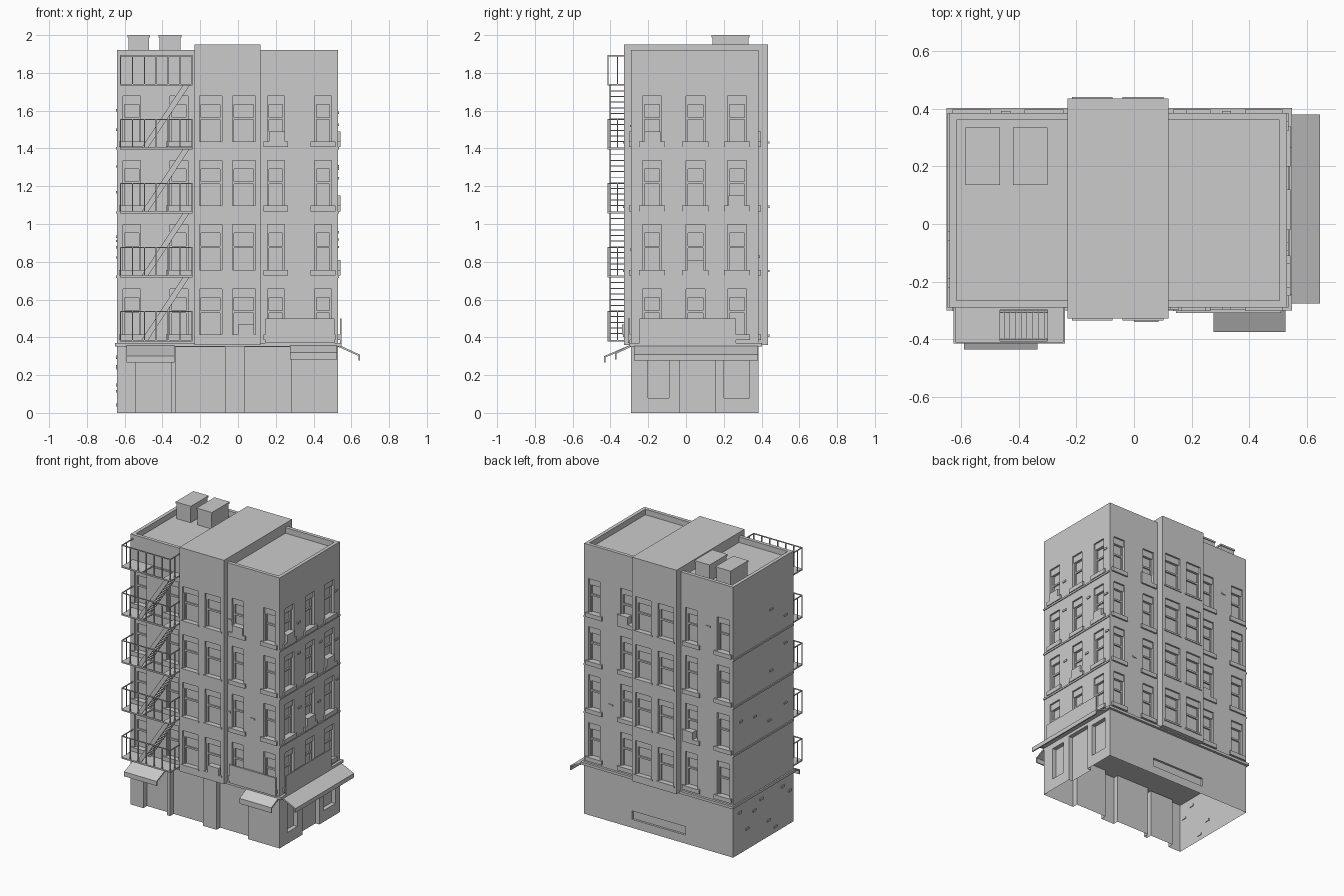
import bpy, bmesh, random
from collections import defaultdict
from mathutils import Vector, Matrix

if "Cube" in bpy.data.objects:
    bpy.data.objects.remove(bpy.data.objects["Cube"])

random.seed(4)
parts = defaultdict(bmesh.new)

# A side is (axis it faces, wall position, outward sign); u runs along it, d sticks out
FRONT, BACK = ('y', -0.29, -1), ('y', 0.385, 1)
RIGHT, LEFT = ('x', 0.53, 1), ('x', -0.64, -1)
BAY_F, BAY_B = ('y', -0.328, -1), ('y', 0.435, 1)
XPLANE = ('x', 0, 1)


def P(s, u, d, z):
    k = s[1] + s[2] * d
    return Vector((u, k, z)) if s[0] == 'y' else Vector((k, u, z))


def box(name, x0, x1, y0, y1, z0, z1):
    m = Matrix.Translation(((x0 + x1) / 2, (y0 + y1) / 2, (z0 + z1) / 2))
    m = m @ Matrix.Diagonal((x1 - x0, y1 - y0, z1 - z0, 1))
    bmesh.ops.create_cube(parts[name], size=1, matrix=m)


def sbox(name, s, u0, u1, d0, d1, z0, z1):
    a, b = P(s, u0, d0, z0), P(s, u1, d1, z1)
    box(name, *sorted((a.x, b.x)), *sorted((a.y, b.y)), z0, z1)


def prism(name, s, profile, u0, u1):
    bm = parts[name]
    a = [bm.verts.new(P(s, u0, d, z)) for d, z in profile]
    b = [bm.verts.new(P(s, u1, d, z)) for d, z in profile]
    n = len(a)
    fs = [bm.faces.new(a), bm.faces.new(b[::-1])]
    fs += [bm.faces.new((a[i], b[i], b[(i + 1) % n], a[(i + 1) % n])) for i in range(n)]
    bmesh.ops.recalc_face_normals(bm, faces=fs)


def quad(name, pts, toward):
    bm = parts[name]
    f = bm.faces.new([bm.verts.new(p) for p in pts])
    f.normal_update()
    if f.normal.dot(toward) < 0:
        f.normal_flip()


def wall(name, s, u0, u1, z0, z1, holes=(), depth=0.03):
    """Flat wall sheet with recessed rectangular openings (a, b, c, e)."""
    out = P(s, 0, 1, 0) - P(s, 0, 0, 0)
    us = sorted({u0, u1, *[h[i] for h in holes for i in (0, 1)]})
    zs = sorted({z0, z1, *[h[i] for h in holes for i in (2, 3)]})
    for a, b in zip(us, us[1:]):
        for c, e in zip(zs, zs[1:]):
            mu, mz = (a + b) / 2, (c + e) / 2
            if not any(h[0] < mu < h[1] and h[2] < mz < h[3] for h in holes):
                quad(name, [P(s, a, 0, c), P(s, b, 0, c), P(s, b, 0, e), P(s, a, 0, e)], out)
    for a, b, c, e in holes:
        q = [(a, c), (b, c), (b, e), (a, e)]
        mid = P(s, (a + b) / 2, -depth / 2, (c + e) / 2)
        quad(name, [P(s, u, -depth, z) for u, z in q], out)
        for i in range(4):
            (p, r), (t, v) = q[i], q[(i + 1) % 4]
            if i == 0 and c <= z0:
                continue
            pts = [P(s, p, 0, r), P(s, t, 0, v), P(s, t, -depth, v), P(s, p, -depth, r)]
            quad(name, pts, mid - pts[0])


FLOORS = [0.415, 0.757, 1.097, 1.437]
WING_L = [(-0.61, -0.515), (-0.36, -0.265)]
WING_R = [(0.155, 0.245), (0.405, 0.495)]
BAY = [(-0.205, -0.085), (-0.03, 0.093)]
SIDE = [(-0.23, -0.13), (0.0, 0.10), (0.22, 0.32)]


def facade(name, s, u0, u1, cols, top, trim=True):
    """Upper-storey wall with windows, sashes, sills and lintels."""
    wall(name, s, u0, u1, 0.36, top, [(a, b, z, z + 0.24) for a, b in cols for z in FLOORS])
    for a, b in cols:
        for z in FLOORS:
            for c in (a, b - 0.01):
                sbox("window_frames", s, c, c + 0.01, -0.03, -0.018, z, z + 0.24)
            sbox("window_frames", s, a, b, -0.03, -0.012, z + 0.195, z + 0.24)
            sbox("window_frames", s, a, b, -0.03, -0.02, z + 0.115, z + 0.127)
            if trim:
                lo, hi = max(u0, a - 0.02), min(u1, b + 0.02)
                sbox("window_sills", s, lo, hi, -0.03, 0.012, z - 0.03, z)
            else:
                sbox("window_sills", s, a - 0.01, b + 0.01, -0.03, 0.006, z - 0.012, z)


# Upper walls
for s in (FRONT, BACK):
    facade("wing_walls", s, -0.64, -0.23, WING_L, 1.87)
    facade("wing_walls", s, 0.12, 0.53, WING_R, 1.87)
facade("side_walls", RIGHT, -0.29, 0.385, SIDE, 1.87)
wall("side_walls", LEFT, -0.29, 0.385, 0.36, 1.87)
for s in (BAY_F, BAY_B):
    facade("bay_walls", s, -0.23, 0.12, BAY, 1.95, trim=False)
for x, sg in ((-0.23, -1), (0.12, 1)):
    wall("bay_walls", ('x', x, sg), -0.328, 0.435, 0.36, 1.95)
box("bay_roof", -0.23, 0.12, -0.328, 0.435, 1.935, 1.95)
box("bay_base", -0.23, 0.12, -0.328, 0.435, 0.36, 0.372)

# Roof and parapet
box("roof_deck", -0.63, 0.52, -0.28, 0.375, 1.86, 1.88)
for y in (-0.29, 0.36):
    box("parapet", -0.64, 0.53, y, y + 0.025, 1.87, 1.92)
for x in (-0.64, 0.505):
    box("parapet", x, x + 0.025, -0.265, 0.36, 1.87, 1.92)
for x in (-0.58, -0.415):
    box("roof_vents", x, x + 0.11, 0.14, 0.33, 1.88, 1.988)
    box("roof_vents", x - 0.005, x + 0.115, 0.135, 0.335, 1.988, 2.0)

# Ground floor, hollow below
wall("shop_walls", FRONT, -0.64, 0.53, 0, 0.36,
     [(-0.54, -0.355, 0, 0.34), (-0.33, -0.07, 0, 0.35), (0.035, 0.28, 0, 0.35)], 0.04)
wall("shop_walls", RIGHT, -0.29, 0.385, 0, 0.36,
     [(-0.2, -0.09, 0.08, 0.31), (-0.035, 0.155, 0, 0.33), (0.2, 0.335, 0.08, 0.31)], 0.03)
wall("shop_walls", BACK, -0.64, 0.53, 0, 0.36, [(-0.265, 0.155, 0.06, 0.12)], 0.015)
wall("shop_walls", LEFT, -0.29, 0.385, 0, 0.36)
box("storey_ledge", -0.65, 0.548, -0.3, 0.402, 0.352, 0.37)

# Floor bands along the two sides
for z in (0.715, 1.055, 1.395):
    for s in (LEFT, RIGHT):
        sbox("floor_bands", s, -0.29, 0.385, -0.005, 0.006, z, z + 0.012)


# Awnings and sign boards
def awning(s, u0, u1, w, drop, hem):
    prism("awnings", s, [(0, 0.362), (w, drop), (w, hem), (w - 0.008, hem),
                         (w - 0.008, drop - 0.006), (0, 0.35)], u0, u1)


awning(FRONT, -0.59, -0.335, 0.145, 0.3, 0.268)
awning(FRONT, 0.275, 0.525, 0.085, 0.32, 0.282)
awning(RIGHT, -0.275, 0.38, 0.115, 0.308, 0.278)
sbox("sign_boards", FRONT, 0.145, 0.51, 0.006, 0.018, 0.37, 0.5)
sbox("sign_boards", RIGHT, -0.245, 0.265, 0.01, 0.018, 0.37, 0.5)

# Window air conditioners
for s, u, z in ((FRONT, 0.163, 3), (BAY_F, 0.0, 0), (RIGHT, -0.22, 3), (RIGHT, 0.225, 2),
                (RIGHT, 0.008, 1), (BACK, 0.18, 3), (BACK, -0.33, 1)):
    sbox("air_conditioners", s, u, u + 0.085, -0.03, 0.012, FLOORS[z], FLOORS[z] + 0.053)

# Fire escape
X0, X1, Y0, Y1 = -0.625, -0.24, -0.415, -0.29
LEVELS = [0.377, 0.717, 1.056, 1.394, 1.732]
T = 0.006
for i, z in enumerate(LEVELS):
    if i == 0:
        box("escape_platforms", X0, X1, Y0, Y1, z, z + 0.01)
    else:
        box("escape_platforms", X0, -0.465, Y0, Y1, z, z + 0.01)
        box("escape_platforms", -0.30, X1, Y0, Y1, z, z + 0.01)
        for y0, y1 in ((Y0, -0.405), (-0.298, Y1)):
            box("escape_platforms", -0.465, -0.30, y0, y1, z, z + 0.01)
    top = z + 0.162
    box("escape_railings", X0, X1, Y0, Y0 + T, top - T, top)
    for x in (X0, X1 - T):
        box("escape_railings", x, x + T, Y0, Y1, top - T, top)
        box("escape_railings", x, x + T, -0.365, -0.365 + T, z, top)
    for k in range(7):
        x = X0 + (X1 - X0 - T) * k / 6
        box("escape_railings", x, x + T, Y0, Y0 + T, z, top)
for z0, z1 in zip(LEVELS, LEVELS[1:]):
    z0 += 0.01
    for y in (-0.405, -0.306):
        prism("stair_stringers", XPLANE,
              [(-0.51, z0), (-0.475, z0), (-0.258, z1), (-0.293, z1)], y, y + 0.006)
    for k in range(1, 11):
        x, z = -0.51 + 0.217 * k / 11, z0 + (z1 - z0) * k / 11
        box("stair_treads", x, x + 0.033, -0.4, -0.305, z, z + 0.005)

# Scattered raised bricks, kept between the window columns
for s, cols in ((FRONT, (0.33, 0.14)), (BACK, (0.33, -0.44)), (BAY_F, (-0.06,)),
                (RIGHT, (-0.07, 0.16, 0.35)), (LEFT, (-0.2, -0.03, 0.15, 0.3))):
    for z in FLOORS:
        for c in cols:
            if z > 0.5 and random.random() < 0.6:
                u, v = c + random.uniform(-0.012, 0.012), z + random.uniform(0.02, 0.22)
                sbox("raised_bricks", s, u - 0.016, u + 0.016, -0.005, 0.006, v, v + 0.013)
for k in range(8):
    u, z = -0.25 + 0.08 * k, random.uniform(0.03, 0.3)
    sbox("raised_bricks", LEFT, u - 0.018, u + 0.018, -0.005, 0.006, z, z + 0.014)

# Turn every part into an object
for name, bm in parts.items():
    bmesh.ops.remove_doubles(bm, verts=bm.verts, dist=1e-5) if name.endswith("walls") else None
    me = bpy.data.meshes.new(name)
    bm.to_mesh(me)
    bm.free()
    bpy.context.collection.objects.link(bpy.data.objects.new(name, me))
